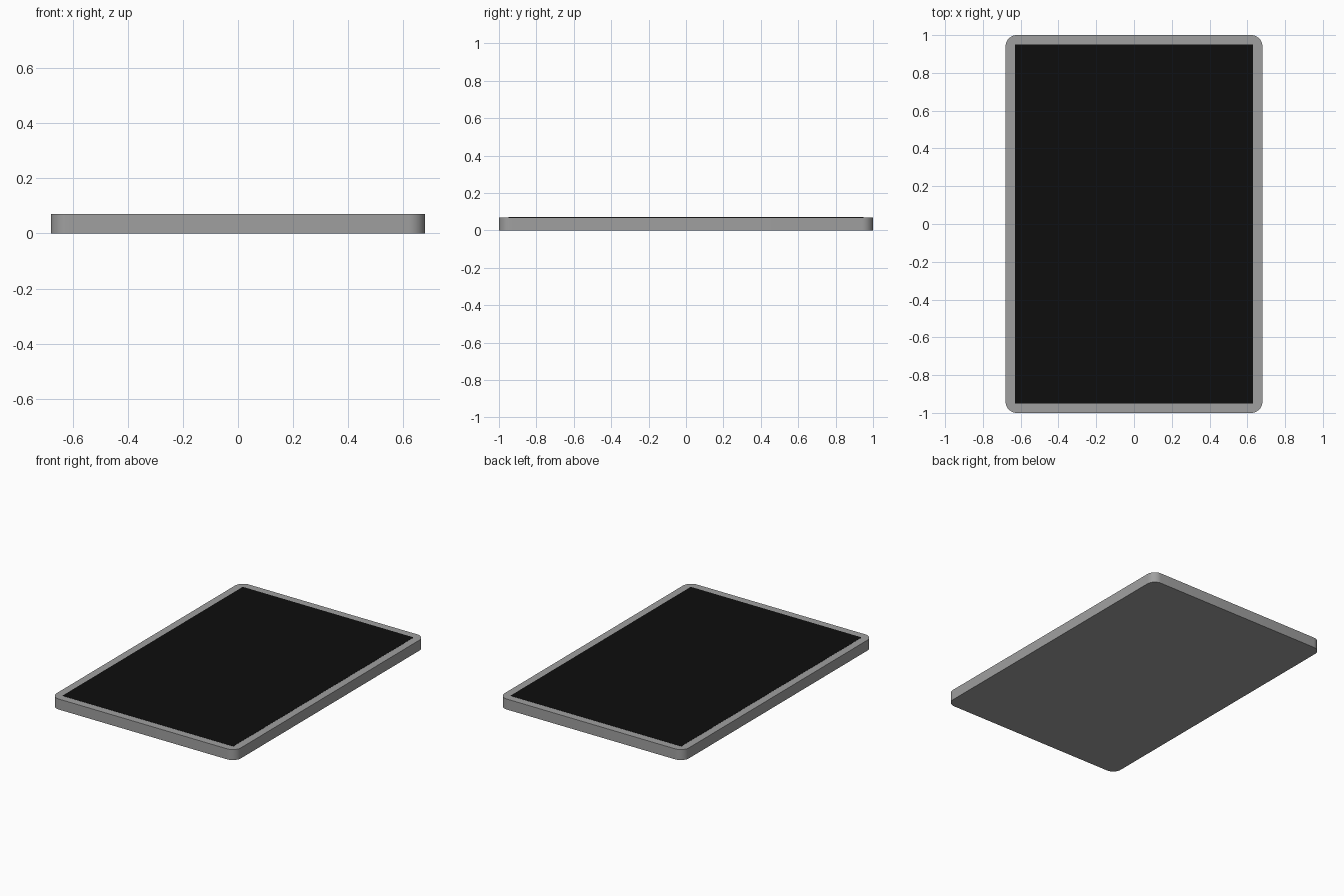
import bpy, bmesh, math

if "Cube" in bpy.data.objects:
    bpy.data.objects.remove(bpy.data.objects["Cube"])

W, L, H = 1.36, 2.0, 0.07      # body size
RADIUS, BORDER = 0.06, 0.05    # corner rounding and bezel width


def material(name, value):
    m = bpy.data.materials.new(name)
    m.diffuse_color = (value, value, value, 1)
    m.use_nodes = True
    m.node_tree.nodes["Principled BSDF"].inputs["Base Color"].default_value = m.diffuse_color
    return m


def rounded_outline(w, l, r, steps):
    pts = []
    for k, (sx, sy) in enumerate(((1, 1), (-1, 1), (-1, -1), (1, -1))):
        for i in range(steps + 1):
            a = math.pi / 2 * (k + i / steps)
            pts.append((sx * (w / 2 - r) + r * math.cos(a),
                        sy * (l / 2 - r) + r * math.sin(a)))
    return pts


def slab(name, outline, z0, z1, mat):
    bm = bmesh.new()
    base = bm.faces.new([bm.verts.new((x, y, z0)) for x, y in outline])
    ext = bmesh.ops.extrude_face_region(bm, geom=[base], use_keep_orig=True)
    for v in ext["geom"]:
        if isinstance(v, bmesh.types.BMVert):
            v.co.z = z1
    bmesh.ops.recalc_face_normals(bm, faces=bm.faces)
    mesh = bpy.data.meshes.new(name)
    bm.to_mesh(mesh)
    bm.free()
    mesh.materials.append(mat)
    obj = bpy.data.objects.new(name, mesh)
    bpy.context.collection.objects.link(obj)
    return obj


# Grey casing with rounded vertical corners
body = slab("tablet_body", rounded_outline(W, L, RADIUS, 10), 0, H,
            material("casing grey", 0.35))
bpy.context.view_layer.objects.active = body
body.select_set(True)
bpy.ops.object.shade_smooth_by_angle(angle=math.radians(30))

# Thin black display plate, practically flush with the casing top
x, y = W / 2 - BORDER, L / 2 - BORDER
slab("screen", [(x, y), (-x, y), (-x, -y), (x, -y)], H - 0.004, H + 0.001,
     material("screen black", 0.004))
